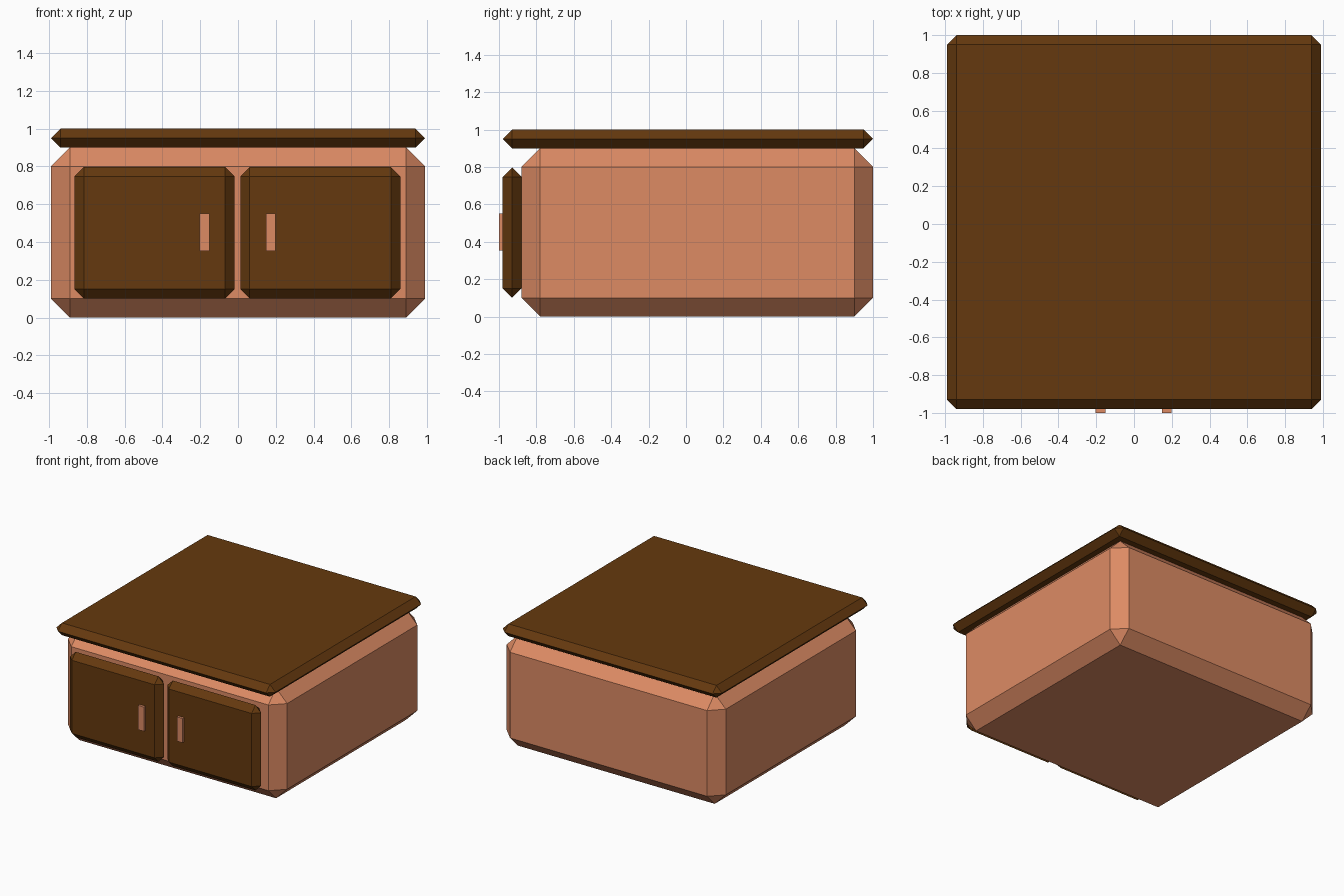
import bpy, bmesh
from itertools import product

if "Cube" in bpy.data.objects:
    bpy.data.objects.remove(bpy.data.objects["Cube"])


def material(name, srgb):
    m = bpy.data.materials.new(name)
    lin = [((c / 255 + 0.055) / 1.055) ** 2.4 for c in srgb]
    m.diffuse_color = (*lin, 1)
    m.use_nodes = True
    m.node_tree.nodes["Principled BSDF"].inputs["Base Color"].default_value = m.diffuse_color
    return m


light_wood = material("light_wood", (221, 139, 100))
dark_wood = material("dark_wood", (101, 57, 14))


def chamfered_box(name, lo, hi, c, mat):
    """Box with all edges cut by c, made as the hull of its six inset faces."""
    bm = bmesh.new()
    for axis in range(3 if c else 1):
        for corner in product((0, 1), repeat=3):
            co = []
            for i in range(3):
                inset = 0 if i == axis else c
                co.append(hi[i] - inset if corner[i] else lo[i] + inset)
            bm.verts.new(co)
    bmesh.ops.remove_doubles(bm, verts=bm.verts[:], dist=1e-4)
    bmesh.ops.convex_hull(bm, input=bm.verts[:])
    bmesh.ops.dissolve_limit(bm, angle_limit=0.02, verts=bm.verts[:], edges=bm.edges[:])
    bmesh.ops.recalc_face_normals(bm, faces=bm.faces[:])
    mesh = bpy.data.meshes.new(name)
    bm.to_mesh(mesh)
    bm.free()
    mesh.materials.append(mat)
    obj = bpy.data.objects.new(name, mesh)
    bpy.context.collection.objects.link(obj)
    return obj


# Cabinet body and overhanging top
chamfered_box("cabinet_body", (-0.99, -0.88, 0), (0.99, 1.0, 0.9), 0.1, light_wood)
chamfered_box("cabinet_top", (-0.99, -0.98, 0.9), (0.99, 1.0, 1.0), 0.05, dark_wood)

# Doors and their handles
for side, door_x, handle_x in (("left", -0.865, -0.203), ("right", 0.012, 0.147)):
    chamfered_box(side + "_door", (door_x, -0.98, 0.1), (door_x + 0.847, -0.88, 0.797), 0.05, dark_wood)
    chamfered_box(side + "_handle", (handle_x, -1.0, 0.352), (handle_x + 0.052, -0.97, 0.55), 0, light_wood)
